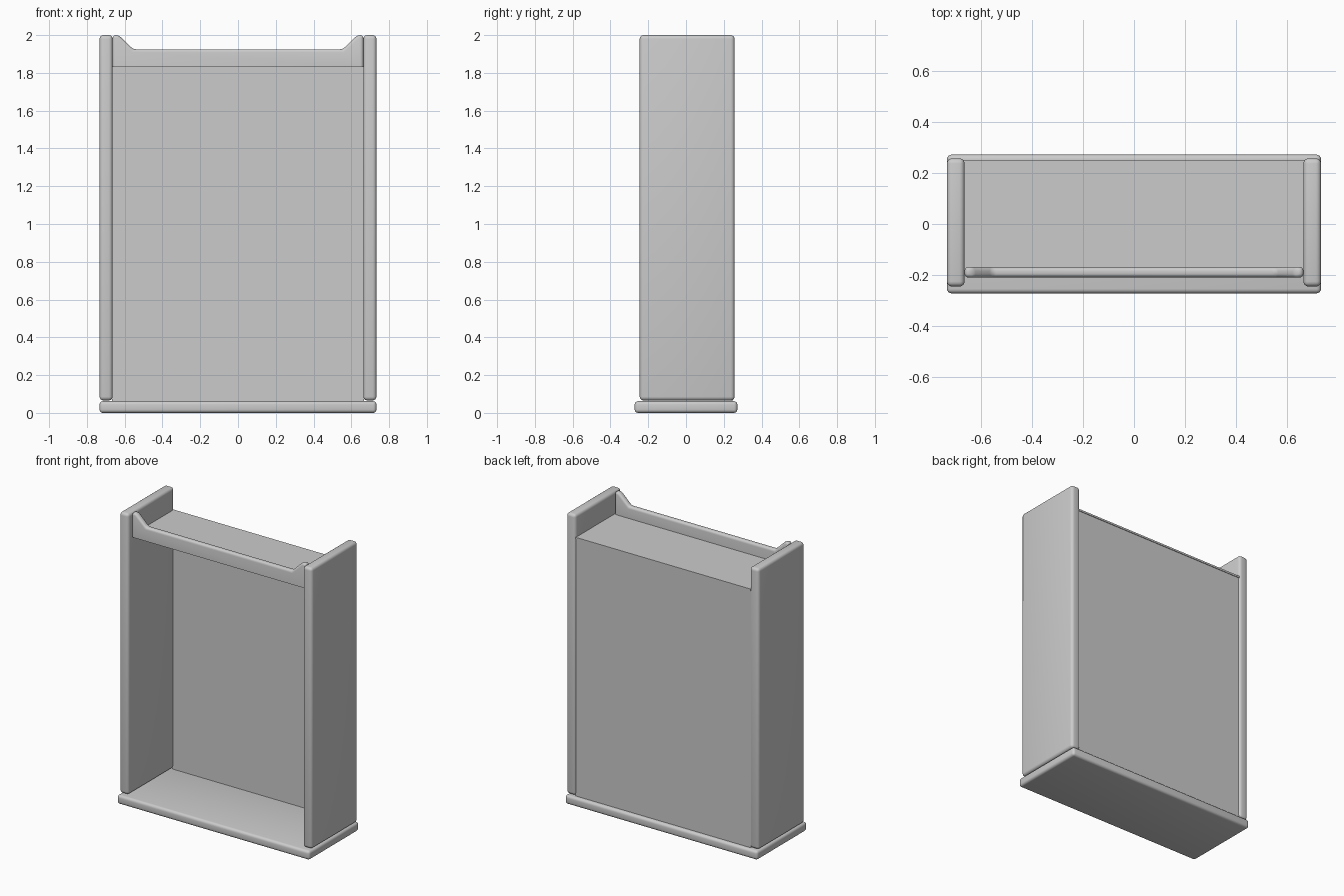
import bpy, bmesh, math
from mathutils import Vector

if "Cube" in bpy.data.objects:
    bpy.data.objects.remove(bpy.data.objects["Cube"])


def finish(name, bm, bevel=0.0, keep=None):
    """Bevel chosen edges, make the object and smooth it by angle."""
    bmesh.ops.recalc_face_normals(bm, faces=bm.faces)
    if bevel:
        edges = [e for e in bm.edges if keep is None or keep(e)]
        bmesh.ops.bevel(bm, geom=edges, offset=bevel, segments=4,
                        profile=0.5, affect='EDGES', clamp_overlap=True)
    mesh = bpy.data.meshes.new(name)
    bm.to_mesh(mesh)
    bm.free()
    obj = bpy.data.objects.new(name, mesh)
    bpy.context.collection.objects.link(obj)
    bpy.ops.object.select_all(action='DESELECT')
    obj.select_set(True)
    bpy.context.view_layer.objects.active = obj
    bpy.ops.object.shade_smooth_by_angle(angle=math.radians(35))
    return obj


def board(name, lo, hi, bevel=0.0):
    """Box between two corners with rounded edges."""
    bm = bmesh.new()
    bmesh.ops.create_cube(bm, size=1)
    lo, hi = Vector(lo), Vector(hi)
    for v in bm.verts:
        v.co = Vector([(lo[i] + hi[i]) / 2 + v.co[i] * (hi[i] - lo[i]) for i in range(3)])
    return finish(name, bm, bevel)


# Plinth
board("base", (-0.733, -0.272, 0.003), (0.733, 0.272, 0.065), 0.018)
bpy.data.objects["base"].location.z = -0.003

# Side panels
for side, label in ((-1, "left"), (1, "right")):
    xs = sorted((side * 0.664, side * 0.733))
    board(label + "_side", (xs[0], -0.245, 0.066), (xs[1], 0.257, 2.0), 0.02)

# Thin back panel and top shelf
board("back_panel", (-0.668, 0.240, 0.06), (0.668, 0.246, 1.835))
board("top_shelf", (-0.668, -0.19, 1.832), (0.668, 0.25, 1.845))

# Front rail with raised ends, extruded from its outline
half = [(0.664, 1.832), (0.664, 2.0), (0.632, 2.0), (0.555, 1.925)]
outline = half + [(-x, z) for x, z in reversed(half)]
bm = bmesh.new()
face = bm.faces.new([bm.verts.new((x, -0.21, z)) for x, z in outline])
new = bmesh.ops.extrude_face_region(bm, geom=[face])["geom"]
bmesh.ops.translate(bm, vec=(0, 0.042, 0),
                    verts=[g for g in new if isinstance(g, bmesh.types.BMVert)])
finish("front_rail", bm, 0.017,
       keep=lambda e: max(v.co.z for v in e.verts) > 1.84)
